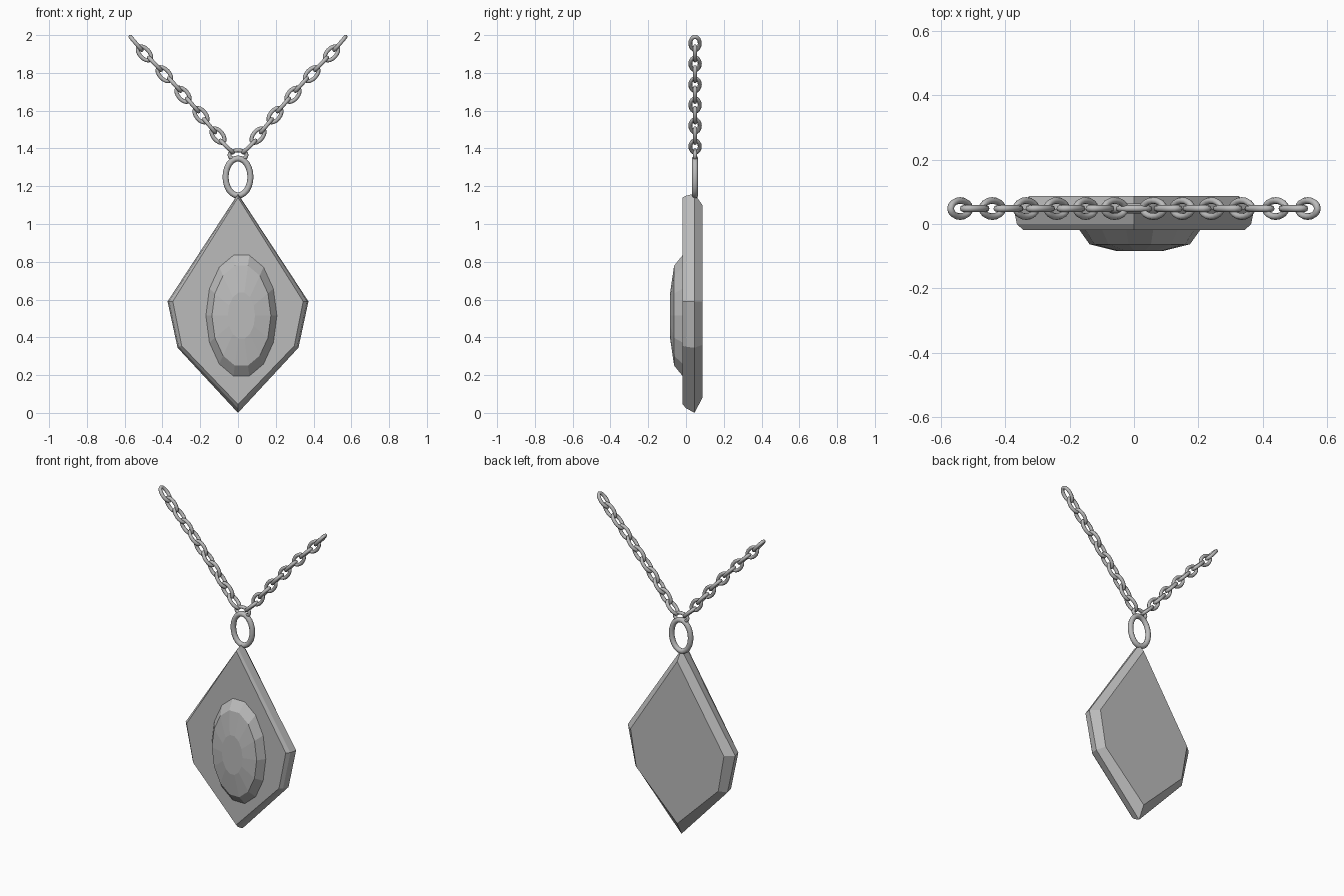
import bpy, bmesh, math
from mathutils import Vector

if "Cube" in bpy.data.objects:
    bpy.data.objects.remove(bpy.data.objects["Cube"])

metal = bpy.data.materials.new("grey metal")
metal.diffuse_color = (0.5, 0.5, 0.5, 1)
metal.use_nodes = True
metal.node_tree.nodes["Principled BSDF"].inputs["Base Color"].default_value = metal.diffuse_color


def finish(bm, name, smooth=False):
    bmesh.ops.recalc_face_normals(bm, faces=bm.faces)
    for f in bm.faces:
        f.smooth = smooth
    me = bpy.data.meshes.new(name)
    bm.to_mesh(me)
    bm.free()
    me.materials.append(metal)
    ob = bpy.data.objects.new(name, me)
    bpy.context.collection.objects.link(ob)
    return ob


def loft(name, rings):
    """Skin a list of equal-length point rings and cap both ends."""
    bm = bmesh.new()
    vs = [[bm.verts.new(p) for p in ring] for ring in rings]
    n = len(vs[0])
    for a, b in zip(vs, vs[1:]):
        for i in range(n):
            j = (i + 1) % n
            bm.faces.new((a[i], a[j], b[j], b[i]))
    bm.faces.new(vs[0])
    bm.faces.new(vs[-1])
    return finish(bm, name)


def oval_ring(bm, centre, along, across, a, b, r, seg, sides):
    """Add an oval wire loop with half length a and half width b."""
    normal = along.cross(across)
    grid = []
    for i in range(seg):
        t = 2 * math.pi * i / seg
        p = centre + along * a * math.cos(t) + across * b * math.sin(t)
        out = (along * b * math.cos(t) + across * a * math.sin(t)).normalized()
        grid.append([bm.verts.new(p + r * (out * math.cos(u) + normal * math.sin(u)))
                     for u in (2 * math.pi * k / sides for k in range(sides))])
    for i in range(seg):
        for k in range(sides):
            i2, k2 = (i + 1) % seg, (k + 1) % sides
            bm.faces.new((grid[i][k], grid[i2][k], grid[i2][k2], grid[i][k2]))


# Pendant plate: kite outline with bevelled front and back rims
# y, top z, widest x, lower corner x, lower corner z, bottom z
sections = [(-0.018, 1.14, 0.345, 0.298, 0.355, 0.045),
            (0.0, 1.15, 0.364, 0.313, 0.35, 0.025),
            (0.045, 1.16, 0.373, 0.32, 0.345, 0.0),
            (0.087, 1.10, 0.325, 0.285, 0.36, 0.08)]
loft("pendant_plate", [[(0, y, zt), (wx, y, 0.59), (sx, y, sz), (0, y, zb),
                        (-sx, y, sz), (-wx, y, 0.59)]
                       for y, zt, wx, sx, sz, zb in sections])

# Oval faceted gem on the front
N = 14
loft("gem", [[(0.018 + rx * math.cos(2 * math.pi * i / N), y,
               0.515 + rz * math.sin(2 * math.pi * i / N)) for i in range(N)]
             for y, rx, rz in [(0.0, 0.188, 0.328), (-0.018, 0.188, 0.328),
                               (-0.063, 0.156, 0.271), (-0.084, 0.072, 0.125)]])

# Hanging loop
Y = 0.048
X_AXIS, Y_AXIS, Z_AXIS = Vector((1, 0, 0)), Vector((0, 1, 0)), Vector((0, 0, 1))
bm = bmesh.new()
oval_ring(bm, Vector((0, Y, 1.249)), Z_AXIS, X_AXIS, 0.098, 0.066, 0.016, 24, 10)
finish(bm, "hanging_loop", True)

# Chain: links alternate between facing front and standing edge-on
path = [(0, 1.365), (0.06, 1.41), (0.106, 1.468), (0.15, 1.52), (0.196, 1.576),
        (0.24, 1.63), (0.291, 1.684), (0.335, 1.738), (0.39, 1.793),
        (0.44, 1.848), (0.495, 1.903), (0.54, 1.956)]
bm = bmesh.new()
for side in (1, -1):
    pts = [Vector((side * x, Y, z)) for x, z in path]
    for i, p in enumerate(pts):
        if i == 0:
            if side < 0:
                continue
            along = X_AXIS
        else:
            along = (pts[min(i + 1, len(pts) - 1)] - pts[i - 1]).normalized()
        across = Y_AXIS if i % 2 else along.cross(Y_AXIS)
        oval_ring(bm, p, along, across, 0.046, 0.025, 0.0105, 16, 8)
finish(bm, "chain", True)
